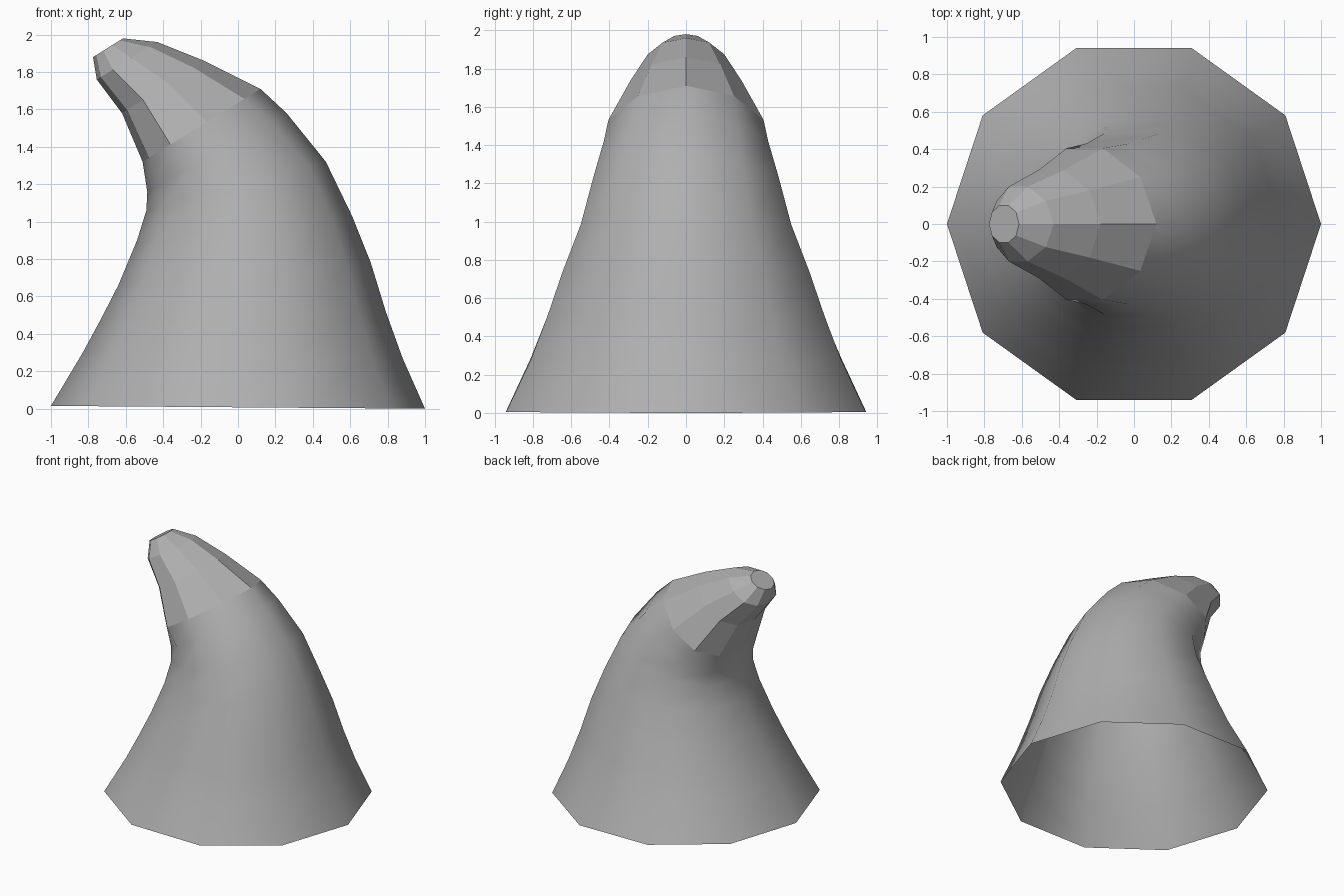
import bpy, bmesh, math

if "Cube" in bpy.data.objects:
    bpy.data.objects.remove(bpy.data.objects["Cube"])

SIDES = 10
# Rings from hem to tip: right x, right z, left x, left z, half width in y, lean
RINGS = [
    (1.00, 0.00, -1.00, 0.015, 0.94, 0.00),
    (0.88, 0.27, -0.83, 0.30, 0.81, 0.00),
    (0.79, 0.52, -0.735, 0.475, 0.725, 0.00),
    (0.71, 0.78, -0.64, 0.66, 0.645, 0.00),
    (0.61, 1.03, -0.54, 0.90, 0.55, 0.00),
    (0.47, 1.32, -0.49, 1.06, 0.485, 0.00),
    (0.26, 1.58, -0.485, 1.16, 0.43, -0.04),
    (0.12, 1.71, -0.51, 1.32, 0.405, -0.12),
    (-0.18, 1.86, -0.62, 1.58, 0.29, -0.10),
    (-0.43, 1.96, -0.755, 1.76, 0.20, -0.09),
    (-0.615, 1.98, -0.775, 1.88, 0.10, 0.00),
]
FLAT_FROM = 7  # the curled tip above this ring is faceted

bm = bmesh.new()


def add_ring(rx, rz, lx, lz, width, lean):
    verts = []
    for i in range(SIDES):
        a = 2 * math.pi * i / SIDES
        t = 0.5 + 0.5 * math.cos(a) + lean * math.sin(a) ** 2
        y = width * math.sin(a) / math.sin(math.radians(72))
        verts.append(bm.verts.new((lx + (rx - lx) * t, y, lz + (rz - lz) * t)))
    return verts


# Bent cone, open underneath
rings = [add_ring(*r) for r in RINGS]
for k in range(len(rings) - 1):
    for i in range(SIDES):
        j = (i + 1) % SIDES
        f = bm.faces.new((rings[k][i], rings[k][j], rings[k + 1][j], rings[k + 1][i]))
        f.smooth = k < FLAT_FROM
# Tip cap
bm.faces.new(rings[-1])

mesh = bpy.data.meshes.new("curled_cone")
bm.to_mesh(mesh)
bm.free()

# Mid grey surface
grey = bpy.data.materials.new("mid_grey")
grey.diffuse_color = (0.43, 0.43, 0.43, 1)
grey.use_nodes = True
grey.node_tree.nodes["Principled BSDF"].inputs["Base Color"].default_value = grey.diffuse_color
mesh.materials.append(grey)

cone = bpy.data.objects.new("curled_cone", mesh)
bpy.context.collection.objects.link(cone)
